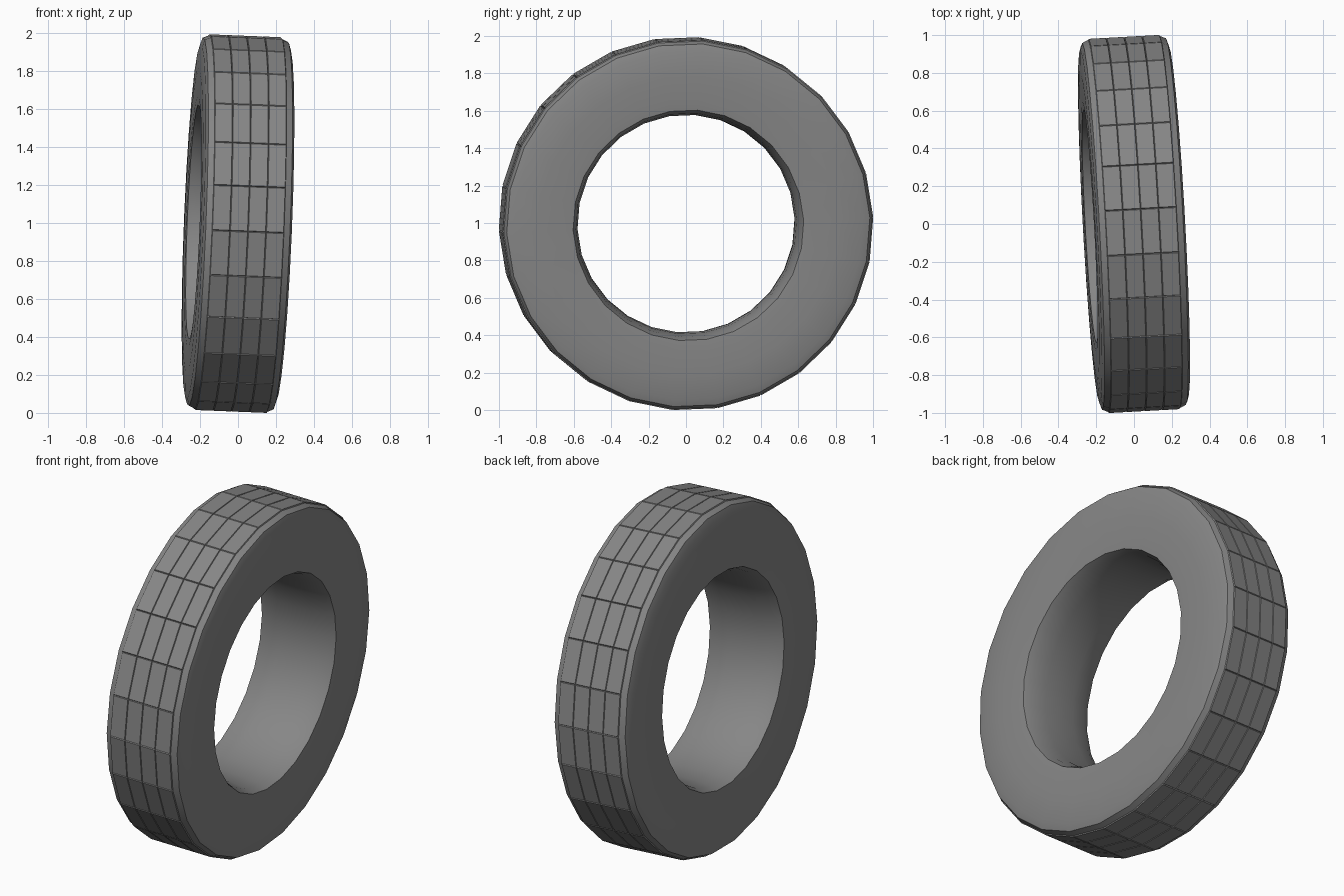
import bpy, bmesh
from math import sin, cos, radians, atan, pi
from mathutils import Matrix

if "Cube" in bpy.data.objects:
    bpy.data.objects.remove(bpy.data.objects["Cube"])

SEGMENTS = 26
START = radians(2.3)
TREAD_R = 0.987          # groove floor radius
TREAD_W = 0.19           # half width of the tread

# Half cross-section (axial, radius): shoulder, sidewall, bead, inner liner
side = [(0.222, 0.973), (0.234, 0.935), (0.239, 0.80), (0.238, 0.66),
        (0.234, 0.618), (0.19, 0.600), (0.10, 0.587)]
tread = [(-TREAD_W + i * TREAD_W / 2, TREAD_R) for i in range(5)]
profile = tread + side + [(0, 0.583)] + [(-x, r) for x, r in reversed(side)]

# Lathe the closed section around the x axis
bm = bmesh.new()
rings = []
for s in range(SEGMENTS):
    a = START + 2 * pi * s / SEGMENTS
    rings.append([bm.verts.new((x, r * cos(a), r * sin(a))) for x, r in profile])
blocks = []
n = len(profile)
for s in range(SEGMENTS):
    p, q = rings[s], rings[(s + 1) % SEGMENTS]
    for i in range(n):
        j = (i + 1) % n
        f = bm.faces.new((p[i], p[j], q[j], q[i]))
        if i < 4:
            blocks.append(f)
bmesh.ops.recalc_face_normals(bm, faces=bm.faces)

# Raised tread blocks, four per segment
bmesh.ops.inset_individual(bm, faces=blocks, thickness=0.004, depth=0.006)

# Slight lean and turn of the wheel, then rest it on the floor
bm.transform(Matrix.Rotation(atan(0.04), 4, 'Y') @ Matrix.Rotation(atan(0.055), 4, 'Z'))
low = min(v.co.z for v in bm.verts)
bmesh.ops.translate(bm, verts=bm.verts, vec=(0, 0, -low))

mesh = bpy.data.meshes.new("tire")
bm.to_mesh(mesh)
bm.free()
tire = bpy.data.objects.new("tire", mesh)
bpy.context.collection.objects.link(tire)

# Dark rubber
rubber = bpy.data.materials.new("rubber")
rubber.diffuse_color = (0.24, 0.24, 0.24, 1)
rubber.use_nodes = True
rubber.node_tree.nodes["Principled BSDF"].inputs["Base Color"].default_value = rubber.diffuse_color
mesh.materials.append(rubber)

bpy.context.view_layer.objects.active = tire
tire.select_set(True)
bpy.ops.object.shade_smooth_by_angle(angle=radians(30))
